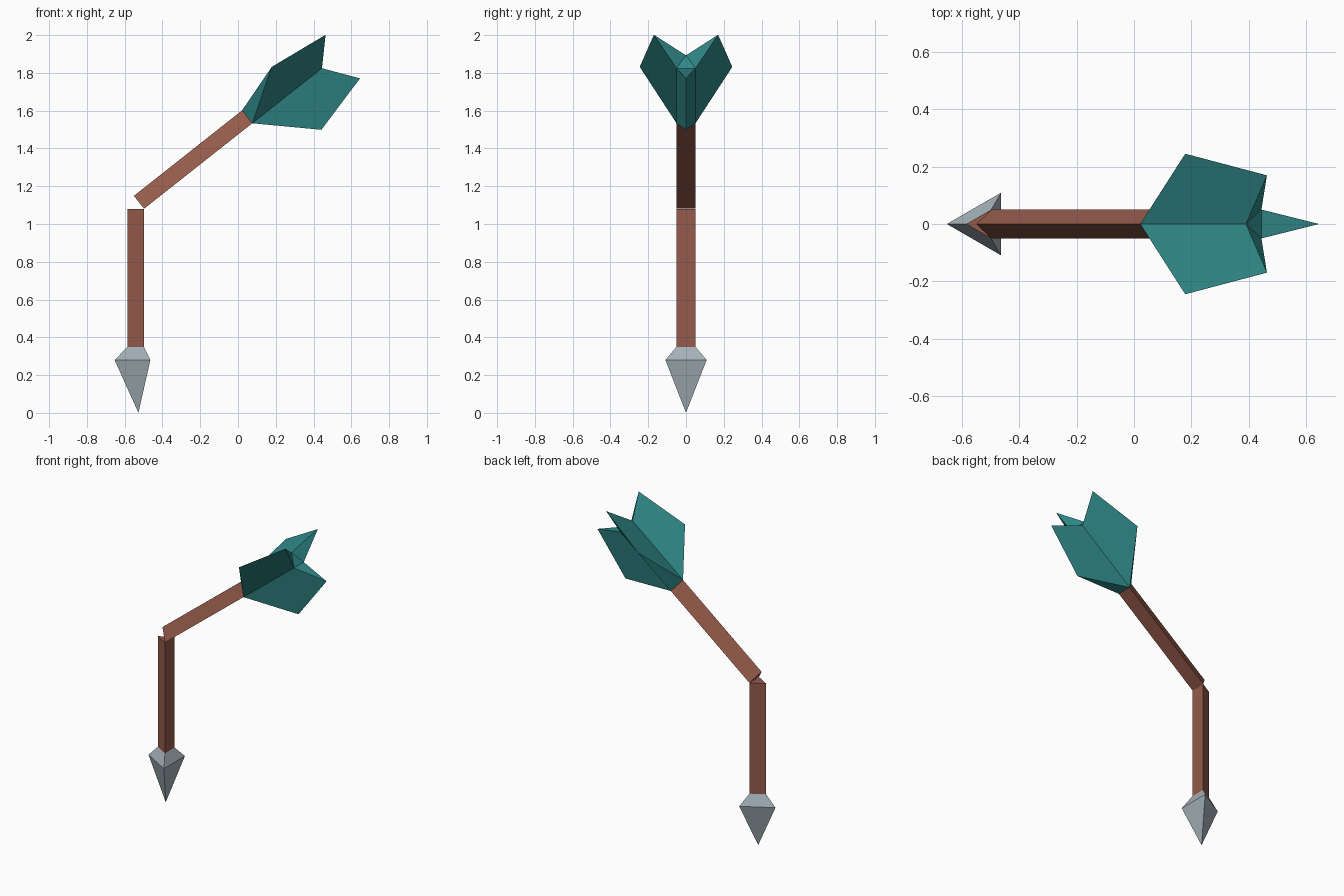
import bpy, bmesh
from math import cos, sin, radians
from mathutils import Vector

if "Cube" in bpy.data.objects:
    bpy.data.objects.remove(bpy.data.objects["Cube"], do_unlink=True)


def material(name, rgb):
    m = bpy.data.materials.new(name)
    m.use_nodes = True
    m.diffuse_color = (*rgb, 1)
    m.node_tree.nodes["Principled BSDF"].inputs["Base Color"].default_value = (*rgb, 1)
    return m


wood = material("reddish brown wood", (0.30, 0.105, 0.07))
steel = material("pale grey steel", (0.37, 0.44, 0.48))
teal = material("teal feather", (0.03, 0.25, 0.25))


def frame(tilt, origin):
    """Axis frame: returns point(along, radius, angle) around a tilted shaft."""
    t = radians(tilt)
    along_dir = Vector((sin(t), 0, cos(t)))
    ridge_dir = Vector((-cos(t), 0, sin(t)))
    side_dir = Vector((0, 1, 0))

    def point(along, radius, angle):
        a = radians(angle)
        return (Vector(origin) + along_dir * along
                + ridge_dir * radius * cos(a) + side_dir * radius * sin(a))
    return point


def finish(name, bm, mat):
    bmesh.ops.recalc_face_normals(bm, faces=bm.faces)
    mesh = bpy.data.meshes.new(name)
    bm.to_mesh(mesh)
    bm.free()
    mesh.materials.append(mat)
    obj = bpy.data.objects.new(name, mesh)
    bpy.context.collection.objects.link(obj)


def loft(name, point, profile, mat):
    """Three-sided loft through (along, radius) pairs, capped at both ends."""
    bm = bmesh.new()
    rings = [[bm.verts.new(point(z, r, a)) for a in (0, 120, 240)] for z, r in profile]
    for lo, hi in zip(rings, rings[1:]):
        for i in range(3):
            j = (i + 1) % 3
            bm.faces.new((lo[i], lo[j], hi[j], hi[i]))
    bm.faces.new(rings[0])
    bm.faces.new(rings[-1])
    bmesh.ops.remove_doubles(bm, verts=bm.verts, dist=0.0005)
    finish(name, bm, mat)


R = 0.058  # shaft radius
lower = frame(0, (-0.527, 0, 0))
upper = frame(51.7, (-0.735, 0, 0.93))

# Broken shaft halves
loft("lower_shaft", lower, [(0.35, R), (1.08, R)], wood)
loft("upper_shaft", upper, [(0.28, R), (1.01, R)], wood)

# Arrowhead
loft("arrowhead", lower, [(0, 0.0001), (0.28, 0.126), (0.35, R)], steel)

# Fletching: three wedge fins growing out of the shaft sides
bm = bmesh.new()
angles = (0, 120, 240)
root = [bm.verts.new(upper(1.01, R, a)) for a in angles]
notch = [bm.verts.new(upper(1.48, R, a)) for a in angles]
bulge = [bm.verts.new(upper(1.276, 0.283, a + 60)) for a in angles]
tip = [bm.verts.new(upper(1.605, 0.196, a + 60)) for a in angles]
for i in range(3):
    j = (i + 1) % 3
    bm.faces.new((root[i], root[j], bulge[i]))            # leading edge
    bm.faces.new((root[i], bulge[i], tip[i], notch[i]))   # one side
    bm.faces.new((root[j], notch[j], tip[i], bulge[i]))   # other side
    bm.faces.new((notch[i], tip[i], notch[j]))            # trailing edge
bm.faces.new(root)
bm.faces.new(notch)
finish("fletching", bm, teal)
